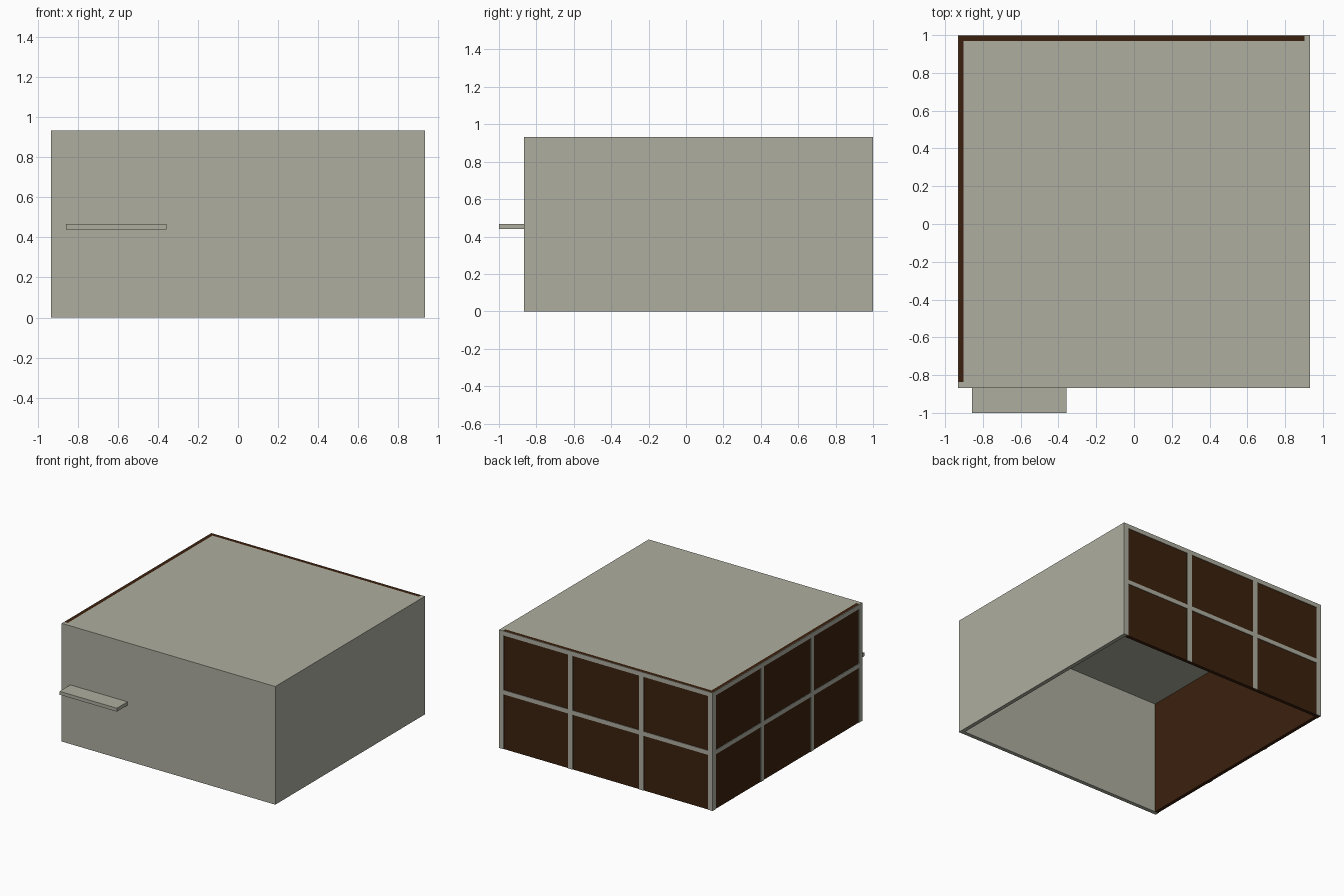
import bpy

if "Cube" in bpy.data.objects:
    bpy.data.objects.remove(bpy.data.objects["Cube"])

def material(name, rgb):
    m = bpy.data.materials.new(name)
    m.diffuse_color = (*rgb, 1)
    m.use_nodes = True
    m.node_tree.nodes["Principled BSDF"].inputs["Base Color"].default_value = m.diffuse_color
    return m

concrete = material("warm grey", (0.423, 0.423, 0.352))
glass = material("dark brown glass", (0.044, 0.0144, 0.0042))

def box(name, x, y, z, mat):
    """Axis-aligned box from (min, max) ranges."""
    bpy.ops.mesh.primitive_cube_add(size=1, location=[sum(r) / 2 for r in (x, y, z)])
    o = bpy.context.object
    o.name = name
    o.scale = [r[1] - r[0] for r in (x, y, z)]
    bpy.ops.object.transform_apply(location=False, rotation=False, scale=True)
    o.data.materials.append(mat)
    return o

W, H, T, P = 0.933, 0.933, 0.031, 0.004   # half width, height, wall, frame projection
YF, YB = -0.867, 1.0                      # front and back limits
BAR = 0.04                                # frame bar width

# Solid walls and roof
box("front_wall", (-W, W), (YF, YF + T), (0, H), concrete)
box("right_wall", (W - T, W), (YF + T, YB), (0, H), concrete)
box("roof", (-W + T, W - T), (YF + T, YB - T), (H - T, H), concrete)

# Glazed walls
box("left_glass_wall", (-W + P, -W + T), (YF + T, YB - P), (0, H), glass)
box("back_glass_wall", (-W + T, W - T), (YB - T, YB - P), (0, H), glass)

# Thin frame bars on the two glazed faces, three bays by two
def frame(side, lo, hi, place):
    step = (hi - lo) / 3
    for i in range(4):
        c = min(max(lo + i * step, lo + BAR / 2), hi - BAR / 2)
        place(f"{side}_post_{i}", (c - BAR / 2, c + BAR / 2), (0, H))
    for label, z in (("middle", (0.433, 0.467)), ("top", (H - 0.035, H))):
        place(f"{side}_{label}_rail", (lo + BAR, hi - BAR), z)

frame("back", -W, W, lambda n, r, z: box(n, r, (YB - P, YB), z, concrete))
frame("left", YF, YB, lambda n, r, z: box(n, (-W, -W + P), r, z, concrete))

# Door canopy
box("canopy", (-0.858, -0.358), (-1.0, YF), (0.44, 0.467), concrete)
